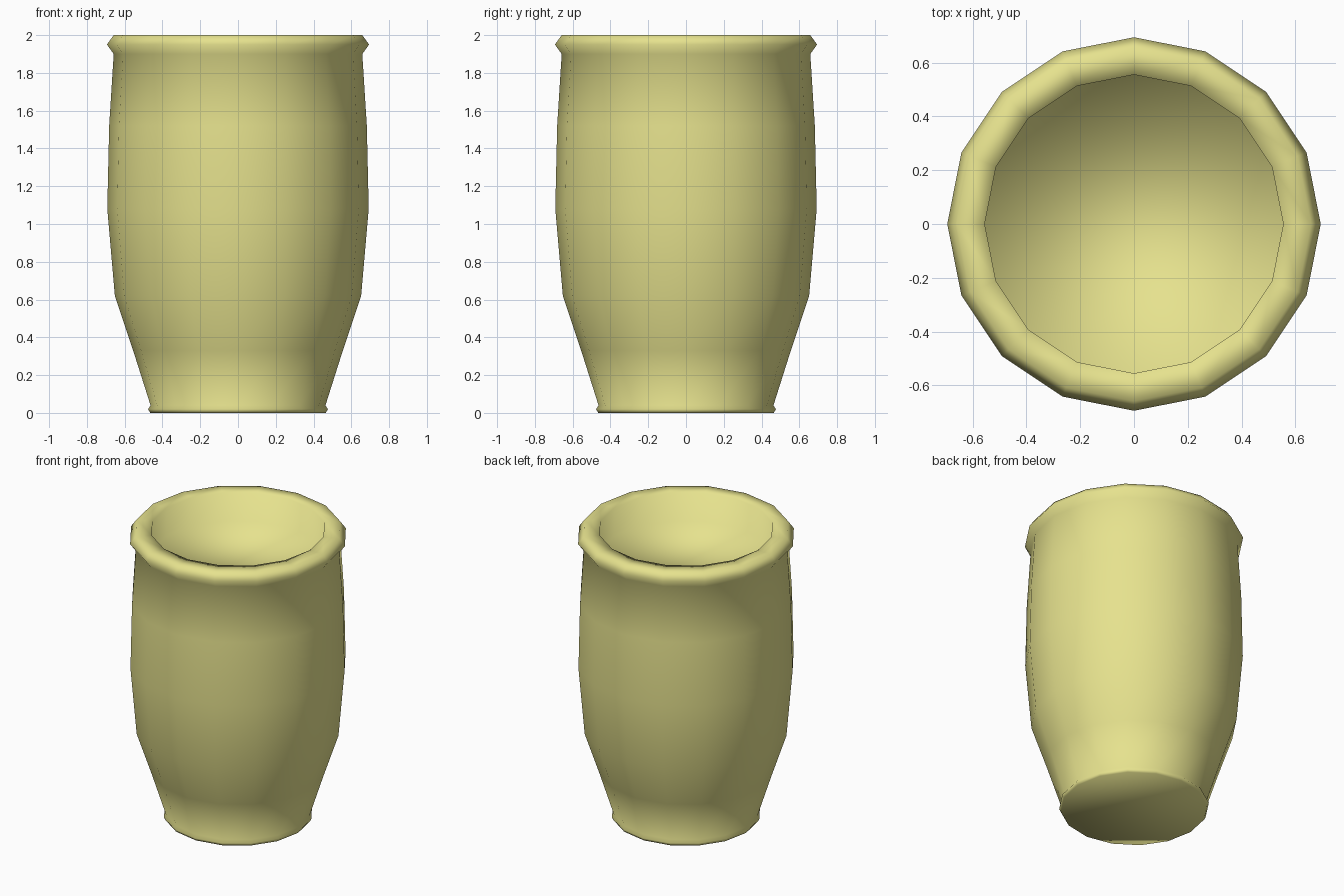
import bpy, bmesh
from math import cos, sin, pi

if "Cube" in bpy.data.objects:
    bpy.data.objects.remove(bpy.data.objects["Cube"])

SIDES = 16

# (radius, height) from the foot, up the outer wall, over the rim, to the inner floor
PROFILE = [
    (0.465, 0.0), (0.476, 0.02), (0.463, 0.04), (0.555, 0.33),  # foot and taper
    (0.652, 0.62), (0.692, 1.08), (0.682, 1.52), (0.658, 1.9),  # bulging wall
    (0.694, 1.95), (0.658, 2.0),                                # rim
    (0.555, 2.0), (0.555, 1.80),                                # recess inside the rim
]


def lathe(name, profile, sides):
    bm = bmesh.new()
    rings = []
    for r, z in profile:
        rings.append([bm.verts.new((r * cos(2 * pi * i / sides),
                                    r * sin(2 * pi * i / sides), z))
                      for i in range(sides)])
    for a, b in zip(rings, rings[1:]):
        for i in range(sides):
            j = (i + 1) % sides
            bm.faces.new((a[i], a[j], b[j], b[i]))
    # underside and inner floor
    bm.faces.new(rings[0][::-1])
    bm.faces.new(rings[-1])
    for f in bm.faces:
        f.smooth = True
    mesh = bpy.data.meshes.new(name)
    bm.to_mesh(mesh)
    bm.free()
    obj = bpy.data.objects.new(name, mesh)
    bpy.context.collection.objects.link(obj)
    return obj


pot = lathe("clay_pot", PROFILE, SIDES)

# Pale yellow clay
clay = bpy.data.materials.new("pale_clay")
clay.diffuse_color = (0.79, 0.76, 0.27, 1.0)
clay.use_nodes = True
clay.node_tree.nodes["Principled BSDF"].inputs["Base Color"].default_value = clay.diffuse_color
pot.data.materials.append(clay)
